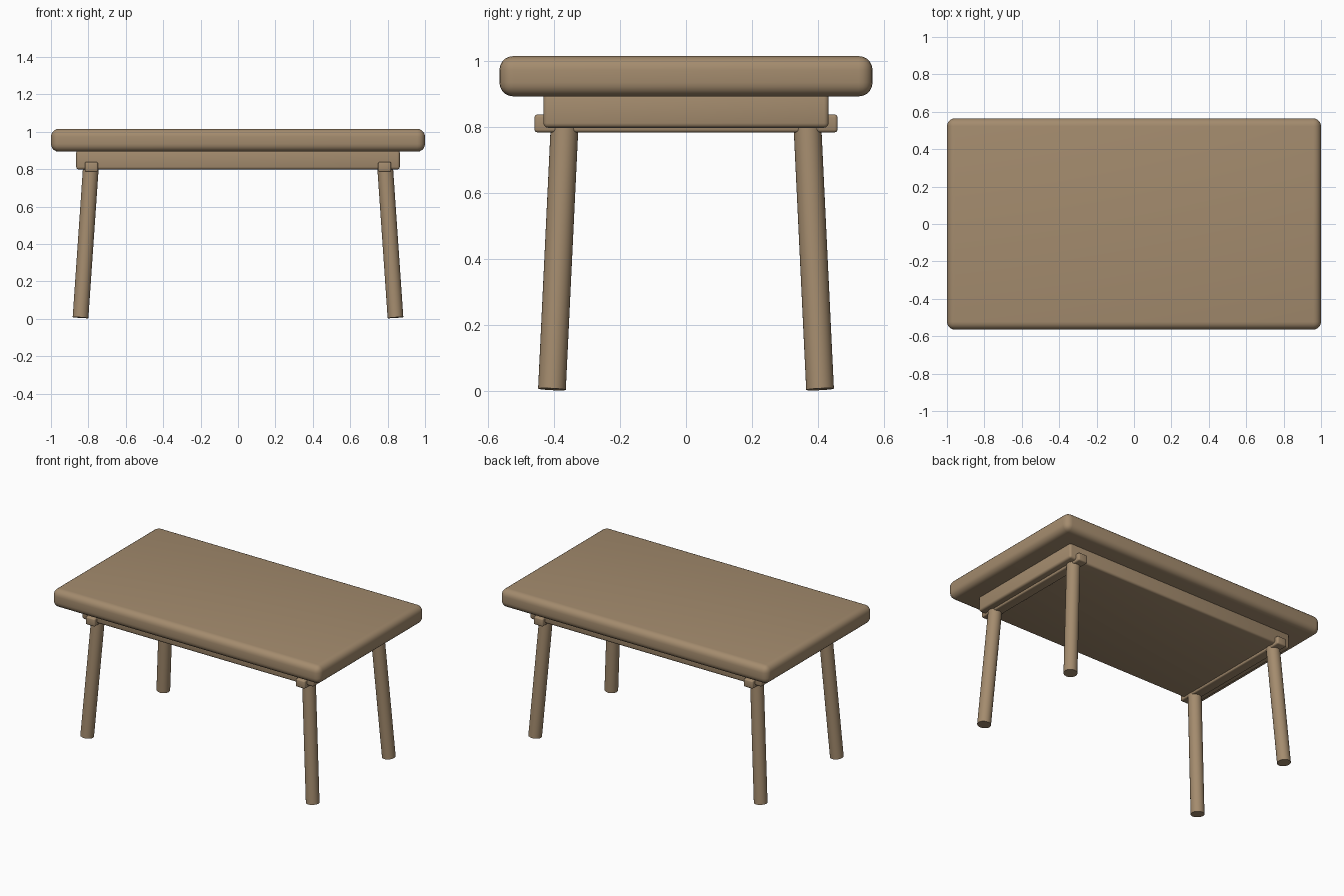
import bpy
from mathutils import Vector

if "Cube" in bpy.data.objects:
    bpy.data.objects.remove(bpy.data.objects["Cube"])

wood = bpy.data.materials.new("tan wood")
wood.diffuse_color = (0.37, 0.26, 0.155, 1)
wood.use_nodes = True
wood.node_tree.nodes["Principled BSDF"].inputs["Base Color"].default_value = wood.diffuse_color


def finish(ob, name, bevel, segments):
    ob.name = name
    ob.data.materials.append(wood)
    if bevel:
        mod = ob.modifiers.new("rounded edges", "BEVEL")
        mod.width = bevel
        mod.segments = segments
        mod.limit_method = "ANGLE"
        bpy.ops.object.modifier_apply(modifier=mod.name)
    bpy.ops.object.shade_smooth_by_angle()


def box(name, center, size, bevel, segments=3):
    bpy.ops.mesh.primitive_cube_add(size=1, location=center)
    ob = bpy.context.object
    ob.scale = size
    bpy.ops.object.transform_apply(location=False, rotation=False, scale=True)
    finish(ob, name, bevel, segments)


def rod(name, a, b, radius):
    a, b = Vector(a), Vector(b)
    bpy.ops.mesh.primitive_cylinder_add(vertices=32, radius=radius,
                                        depth=(b - a).length, location=(a + b) / 2)
    ob = bpy.context.object
    ob.rotation_euler = (b - a).to_track_quat("Z", "Y").to_euler()
    finish(ob, name, 0, 0)


# Table top with rounded rim
box("table_top", (0, 0, 0.954), (2.0, 1.13, 0.122), 0.042, 5)

# Solid apron under the top
box("apron", (0, 0, 0.85), (1.73, 0.864, 0.104), 0.014)

for sx, side in ((-1, "left"), (1, "right")):
    # Cross rail that the legs plug into
    box(side + "_cross_rail", (sx * 0.784, 0, 0.811), (0.07, 0.918, 0.054), 0.009)
    # Splayed round legs
    for sy, end in ((-1, "front"), (1, "back")):
        rod(f"{end}_{side}_leg", (sx * 0.842, sy * 0.406, 0.006),
            (sx * 0.786, sy * 0.367, 0.82), 0.042)
